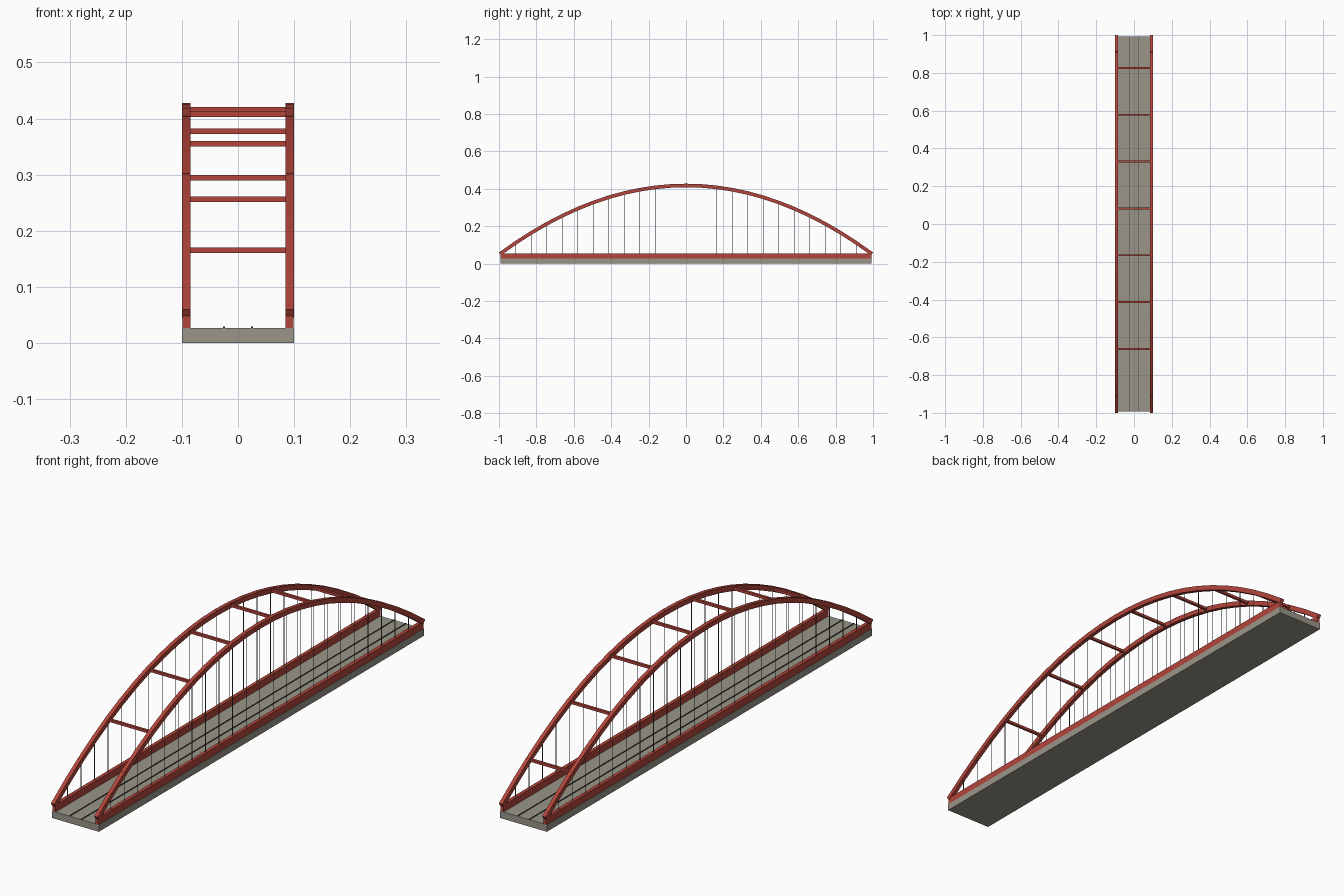
import bpy
import math
from mathutils import Matrix, Vector

if "Cube" in bpy.data.objects:
    bpy.data.objects.remove(bpy.data.objects["Cube"], do_unlink=True)

HALF = 0.992        # half span
SEGMENTS = 24
SIDE_X = 0.0925     # centre line of each arch
DECK_TOP = 0.027
SPRING = 0.054      # height of arch feet
RISE = 0.364
ARCH_DEPTH = 0.019


def material(name, rgb):
    mat = bpy.data.materials.new(name)
    mat.use_nodes = True
    mat.diffuse_color = (*rgb, 1)
    mat.node_tree.nodes["Principled BSDF"].inputs["Base Color"].default_value = (*rgb, 1)
    return mat


concrete = material("warm grey concrete", (0.32, 0.30, 0.25))
red = material("red painted steel", (0.45, 0.06, 0.043))
rail_steel = material("dark rail steel", (0.05, 0.055, 0.06))
cable_steel = material("grey cable steel", (0.13, 0.13, 0.14))


def box(name, centre, size, mat, tilt=0.0):
    """Box turned by tilt about the x axis."""
    bpy.ops.mesh.primitive_cube_add(size=1)
    obj = bpy.context.object
    obj.name = name
    obj.data.transform(Matrix.Rotation(tilt, 4, "X") @ Matrix.Diagonal((*size, 1)))
    obj.location = centre
    obj.data.materials.append(mat)
    return obj


def join(name, parts):
    bpy.ops.object.select_all(action="DESELECT")
    for part in parts:
        part.select_set(True)
    bpy.context.view_layer.objects.active = parts[0]
    bpy.ops.object.join()
    parts[0].name = name
    return parts[0]


def node(i, x=0.0):
    """Point i on the parabolic arch line."""
    u = 2 * i / SEGMENTS - 1
    return Vector((x, u * HALF, SPRING + RISE * (1 - u * u)))


# Deck and the two rails along it
box("deck", (0, 0, DECK_TOP / 2), (0.2, 2 * HALF, DECK_TOP), concrete)
for side, label in ((1, "left"), (-1, "right")):
    box(label + "_rail", (side * 0.025, 0, DECK_TOP + 0.0012),
        (0.003, 2 * HALF, 0.003), rail_steel)

    # Edge girder
    x = side * SIDE_X
    box(label + "_girder", (side * 0.0918, 0, (DECK_TOP + SPRING) / 2),
        (0.0136, 2 * HALF, SPRING - DECK_TOP), red)

    # Arch of straight, slightly overlapping beams
    beams = []
    for i in range(SEGMENTS):
        a, b = node(i, x), node(i + 1, x)
        run = b - a
        beams.append(box("beam", (a + b) / 2, (0.015, run.length + 0.007, ARCH_DEPTH),
                         red, math.atan2(run.z, run.y)))
    join(label + "_arch", beams)

    # Vertical hangers from arch to girder
    hangers = []
    for i in range(1, SEGMENTS):
        top = node(i, x)
        bpy.ops.mesh.primitive_cylinder_add(
            vertices=6, radius=0.0011, depth=top.z - SPRING,
            location=(x, top.y, (top.z + SPRING) / 2))
        hanger = bpy.context.object
        hanger.data.materials.append(cable_steel)
        hangers.append(hanger)
    join(label + "_hangers", hangers)

# Cross braces between the arches, every third node
braces = [box("brace", node(i), (2 * SIDE_X - 0.01, 0.01, 0.01), red)
          for i in range(4, SEGMENTS, 3)]
join("cross_braces", braces)
